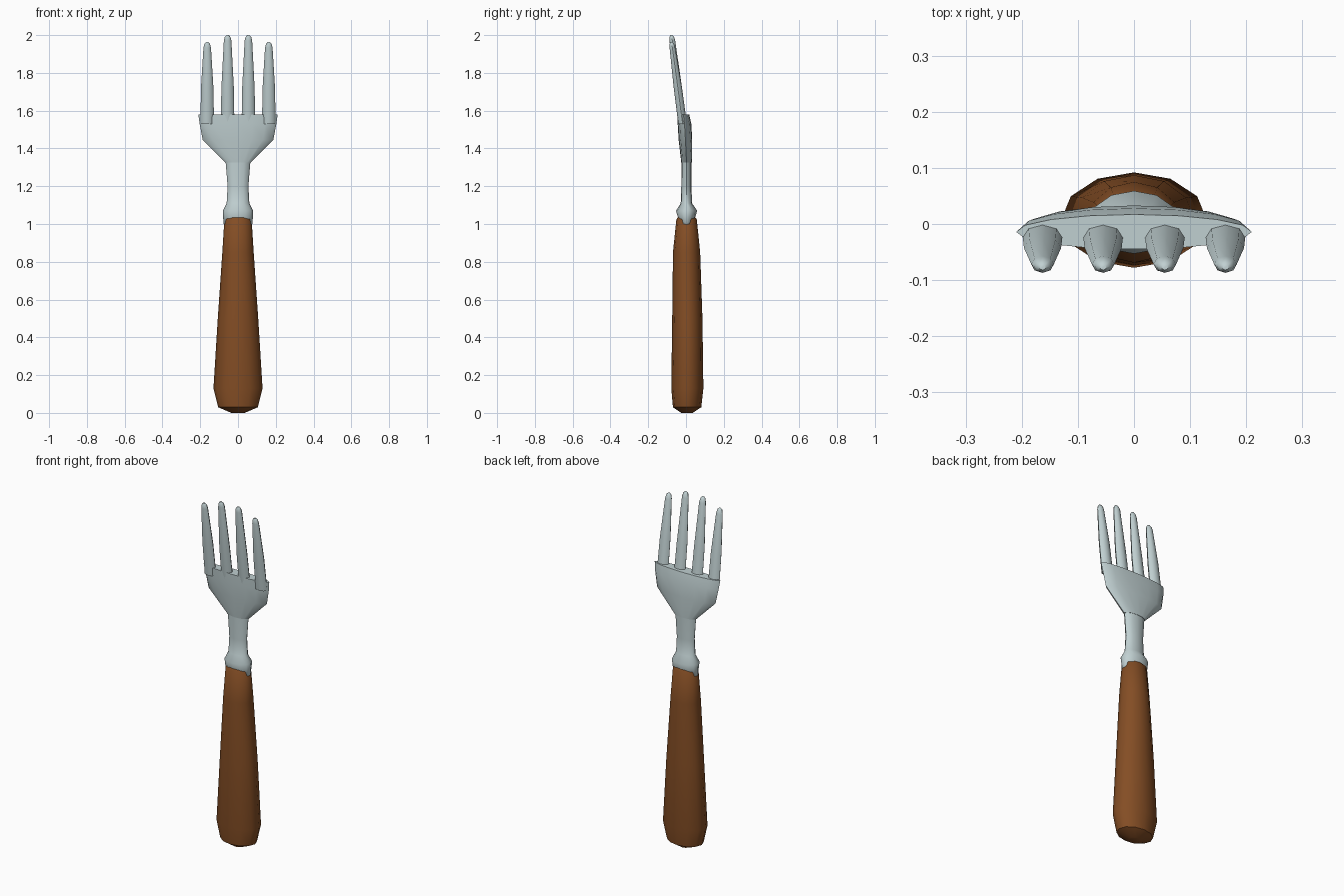
import bpy, bmesh
from math import sin, cos, pi, radians

cube = bpy.data.objects.get("Cube")
if cube:
    bpy.data.objects.remove(cube)


def material(name, rgb):
    m = bpy.data.materials.new(name)
    m.use_nodes = True
    m.diffuse_color = (*rgb, 1)
    m.node_tree.nodes["Principled BSDF"].inputs["Base Color"].default_value = (*rgb, 1)
    return m


wood = material("brown wood", (0.23, 0.075, 0.018))
metal = material("pale steel", (0.53, 0.63, 0.64))


def loft(name, rings, sides, mat, x=0, angle=50):
    """Skin elliptical rings given as (z, radius x, radius y, centre y)."""
    bm = bmesh.new()
    loops = []
    for z, rx, ry, cy in rings:
        loops.append([bm.verts.new((x + rx * sin(2 * pi * i / sides),
                                    cy + ry * cos(2 * pi * i / sides), z))
                      for i in range(sides)])
    for a, b in zip(loops, loops[1:]):
        for i in range(sides):
            j = (i + 1) % sides
            bm.faces.new((a[i], a[j], b[j], b[i]))
    bm.faces.new(loops[0])
    bm.faces.new(loops[-1])
    bmesh.ops.recalc_face_normals(bm, faces=bm.faces)
    me = bpy.data.meshes.new(name)
    bm.to_mesh(me)
    bm.free()
    me.materials.append(mat)
    ob = bpy.data.objects.new(name, me)
    bpy.context.collection.objects.link(ob)
    bpy.ops.object.select_all(action='DESELECT')
    bpy.context.view_layer.objects.active = ob
    ob.select_set(True)
    bpy.ops.object.shade_smooth_by_angle(angle=radians(angle))
    return ob


# Tapered wooden handle with a rounded butt
loft("handle", [(0, 0.035, 0.03, 0.005), (0.03, 0.105, 0.075, 0.006),
                (0.13, 0.13, 0.085, 0.007), (0.5, 0.107, 0.08, 0.007),
                (0.85, 0.083, 0.072, 0.003), (1.025, 0.072, 0.054, 0.003),
                (1.055, 0.035, 0.03, 0.003)], 12, wood)

# Metal collar and neck
loft("neck", [(0.98, 0.05, 0.02, 0.003), (1.0, 0.077, 0.035, 0.003),
              (1.07, 0.08, 0.056, 0.003), (1.11, 0.06, 0.03, 0.002),
              (1.2, 0.055, 0.027, 0.002), (1.36, 0.068, 0.027, 0.002)], 12, metal)

# Flat head that widens toward the tines
loft("head", [(1.325, 0.068, 0.028, 0.003), (1.445, 0.187, 0.036, -0.003),
              (1.53, 0.203, 0.036, -0.008), (1.58, 0.21, 0.031, -0.014)], 16, metal)

# Four tines leaning forward, the outer pair shorter
for side, label in ((1, "left"), (-1, "right")):
    for kind, x, top in (("inner", 0.055, 2.0), ("outer", 0.163, 1.963)):
        loft(f"{label}_{kind}_tine",
             [(1.53, 0.036, 0.023, -0.018), (1.72, 0.033, 0.022, -0.043),
              (top - 0.03, 0.02, 0.015, -0.072), (top - 0.01, 0.015, 0.012, -0.075),
              (top, 0.006, 0.005, -0.077)], 8, metal, x * side)
